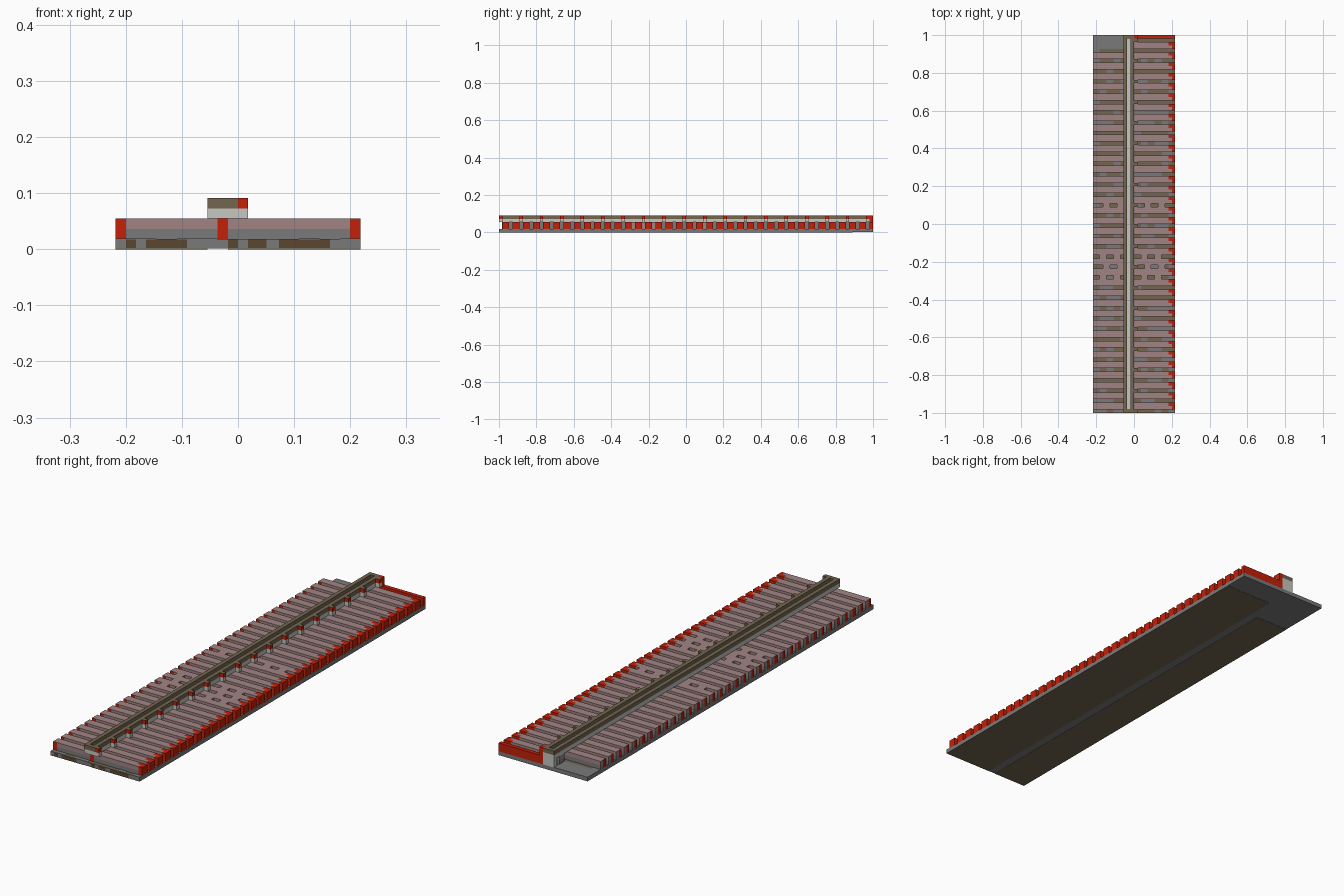
import bpy
import bmesh
import random

cube = bpy.data.objects.get("Cube")
if cube:
    bpy.data.objects.remove(cube)

random.seed(4)
U = 2 / 110          # edge of one block
W, L = 12, 110       # half width and length in blocks


def material(name, hex_code):
    srgb = [int(hex_code[i:i + 2], 16) / 255 for i in (0, 2, 4)]
    color = [((c + 0.055) / 1.055) ** 2.4 for c in srgb] + [1]
    m = bpy.data.materials.new(name)
    m.use_nodes = True
    m.diffuse_color = color
    m.node_tree.nodes["Principled BSDF"].inputs["Base Color"].default_value = color
    return m


GREY = material("stone grey", "7a7a7a")
MAUVE = material("dusty mauve", "a18484")
RED = material("brick red", "c42008")
BROWN = material("olive brown", "736550")
DARK = material("dark brown", "5c4630")
LIGHT = material("light grey", "c6c6c2")


def part(name, boxes, mats, rule=None):
    """Boxes are (x0, x1, y0, y1, z0, z1) in blocks, y counted from the front."""
    bm = bmesh.new()
    for x0, x1, y0, y1, z0, z1 in boxes:
        verts = bmesh.ops.create_cube(bm, size=1)["verts"]
        for v in verts:
            v.co.x = (x1 if v.co.x > 0 else x0) * U
            v.co.y = (y1 if v.co.y > 0 else y0) * U - 1
            v.co.z = (z1 if v.co.z > 0 else z0) * U
    bm.normal_update()
    if rule:
        for f in bm.faces:
            f.material_index = rule(f)
    mesh = bpy.data.meshes.new(name)
    bm.to_mesh(mesh)
    bm.free()
    for m in mats:
        mesh.materials.append(m)
    obj = bpy.data.objects.new(name, mesh)
    bpy.context.collection.objects.link(obj)


# Ground slab with a brown top, and brown fields on its underside
part("base_slab", [(-W, W, 0, L, 0.05, 1)], [GREY, BROWN],
     lambda f: int(f.normal.z > 0.5))
part("underside_fields", [(-W, -3, 0, 97, 0, 0.05), (-1, W, 0, 104, 0, 0.05)], [BROWN])
part("bare_corner", [(-W, -3, 106, L, 1, 1.05), (-W, -10, 105, 106, 1, 1.05)], [GREY])
part("front_patches", [(x0, x1, -0.05, 0, 0.1, 0.95)
                       for x0, x1 in ((-11, -10), (-9, -5), (-1, 0), (1, 2.8), (4, 9))],
     [DARK])

# Grey patches scattered along the gap floors
part("gap_patches", [(x, x + 2, y, y + 1, 1, 1.05)
                     for y in range(0, 104, 3) for x in range(-W, W, 2)
                     if random.random() < 0.35], [GREY])

# Cross slats, two rows deep with a one row gap
lower, upper, left_ends, right_ends = [], [], [], []
for y in range(1, L - 1, 3):
    short = y > 104
    for row in (0, 1):
        a, b = y + row, y + row + 1
        x1 = W - 1 - row                      # red reaches further in on the second row
        x0 = -3 if short else row - W + 1 if row == 0 else -W
        lower.append((x0, x1, a, b, 1, 2))
        upper.append((x0, x1, a, b, 2, 3))
        left_ends.append((x1, W, a, b, 1, 3))
        if row == 0 and not short:
            right_ends.append((-W, x0, a, b, 1, 3))
part("slat_lower_layer", lower, [GREY])
part("slat_upper_layer", upper, [MAUVE])
part("slat_left_ends", left_ends, [RED])
part("slat_right_ends", right_ends, [RED, MAUVE],
     lambda f: int(f.normal.z > 0.5))

# Short bridges that break up some of the gaps
bridges = []
for n, y in enumerate((39, 42, 45, 60)):
    for x in range(-10 + n % 2, 10, 4):
        if x + 2 <= -3 or x >= 1:
            bridges.append((x, x + 2, y, y + 1, 1, 3))
part("gap_bridges", bridges, [MAUVE])

# Last row at the back
part("back_row", [(0, W, L - 1, L, 1, 3)], [RED])
part("back_post", [(-3, 0, L - 1, L, 1, 3)], [LIGHT])

# Spine under the rail, red where it meets the front
part("spine", [(-2, -1, 0.95, L - 1, 1, 3)], [GREY, RED],
     lambda f: int(f.normal.y < -0.5))

# Raised rail with a channel along its top
part("rail_bed", [(-3, 0, 0, L, 3, 4)], [LIGHT])
part("rail_lips", [(-3, -2, 0, L, 4, 5), (-1, 0, 0, L, 4, 5),
                   (-2, -1, 0, 1, 4, 5), (-2, -1, L - 1, L, 4, 5)], [BROWN])

# Brackets along one side of the rail, red on their outer and front faces
rows = range(0, L, 6)
part("bracket_feet", [(0, 1, y, y + 1, 3, 4) for y in rows], [LIGHT])
part("bracket_caps", [(0, 1, y, y + 1, 4, 5) for y in rows], [BROWN, RED],
     lambda f: int(f.normal.x > 0.5 or f.normal.y < -0.5))
part("back_bracket", [(0, 1, L - 1, L, 3, 5)], [RED])
